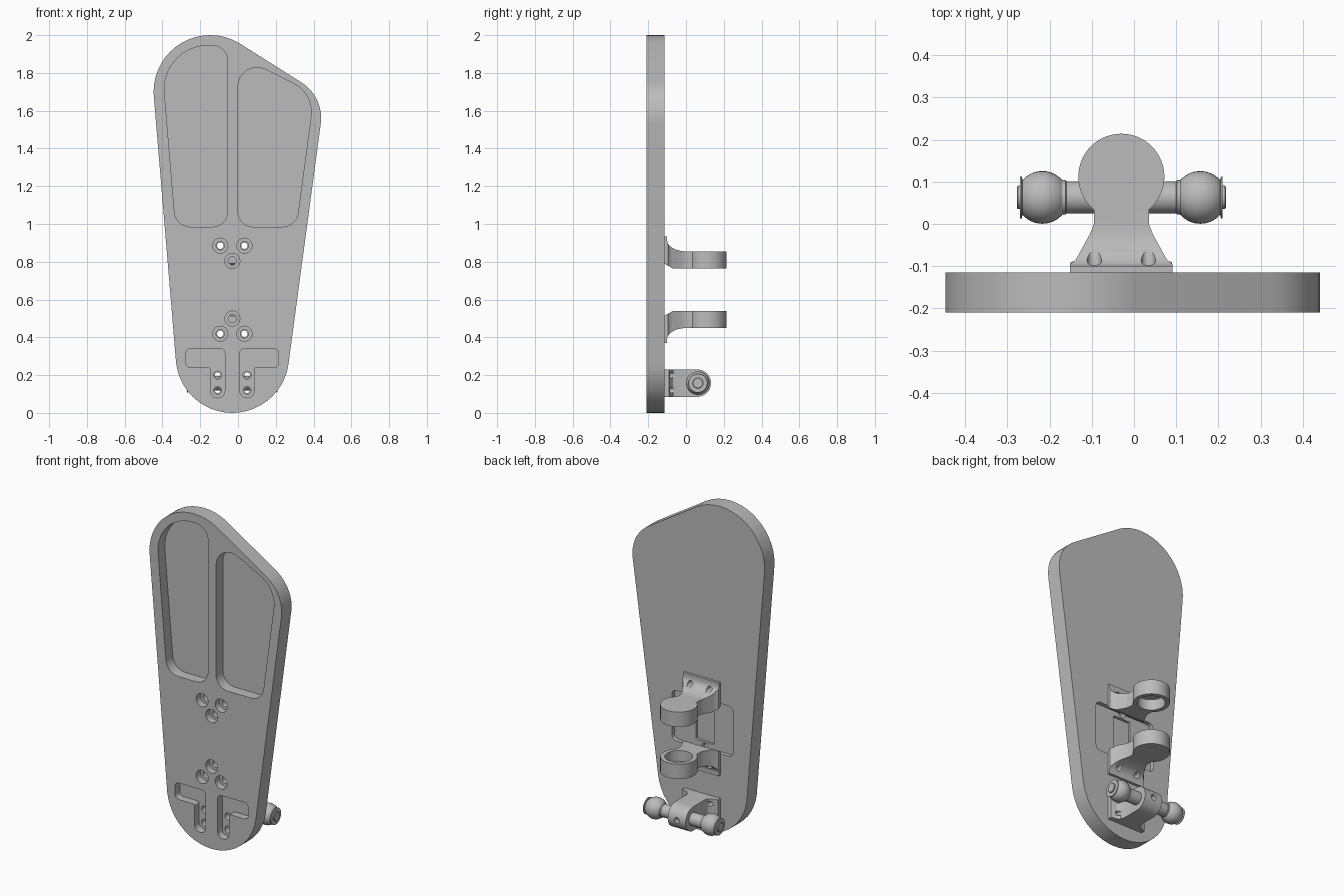
import bpy, bmesh
from math import sin, cos, tan, pi
from mathutils import Vector, Matrix
from mathutils.geometry import convex_hull_2d

if "Cube" in bpy.data.objects:
    bpy.data.objects.remove(bpy.data.objects["Cube"])

CX = -0.03                    # mirror line of the hardware
BACK, FRONT = -0.115, -0.21   # plate faces
MID_Z = 0.652                 # mirror height of the two cups

grey = bpy.data.materials.new("plain_grey")
grey.use_nodes = True
grey.diffuse_color = (0.5, 0.5, 0.5, 1)
grey.node_tree.nodes["Principled BSDF"].inputs["Base Color"].default_value = (0.5, 0.5, 0.5, 1)


def finish(name, bm):
    bmesh.ops.recalc_face_normals(bm, faces=bm.faces)
    me = bpy.data.meshes.new(name)
    bm.to_mesh(me)
    bm.free()
    me.materials.append(grey)
    ob = bpy.data.objects.new(name, me)
    bpy.context.collection.objects.link(ob)
    return ob


def prism(pts, axis, a, b, name="cutter"):
    """Extrude a 2D outline along an axis from a to b."""
    place = {"x": lambda p, t: (t, p[0], p[1]),
             "y": lambda p, t: (p[0], t, p[1]),
             "z": lambda p, t: (p[0], p[1], t)}[axis]
    bm = bmesh.new()
    face = bm.faces.new([bm.verts.new(place(p, a)) for p in pts])
    ext = bmesh.ops.extrude_face_region(bm, geom=[face])
    move = Vector(place((0, 0), b - a))
    bmesh.ops.translate(bm, vec=move, verts=[v for v in ext["geom"] if isinstance(v, bmesh.types.BMVert)])
    return finish(name, bm)


def arc(cx, cy, r, start=0, end=2 * pi, n=32):
    full = end - start >= 2 * pi
    return [(cx + r * cos(start + (end - start) * i / n), cy + r * sin(start + (end - start) * i / n))
            for i in range(n if full else n + 1)]


def rounded(corners, n=10):
    """Outline from (x, y, radius) corners with rounded joints."""
    out = []
    for i, (x, y, r) in enumerate(corners):
        p = Vector((x, y))
        u = (Vector(corners[i - 1][:2]) - p).normalized()
        v = (Vector(corners[(i + 1) % len(corners)][:2]) - p).normalized()
        if r == 0:
            out.append((x, y))
            continue
        half = u.angle(v) / 2
        c = p + (u + v).normalized() * (r / sin(half))
        s = p + u * (r / tan(half)) - c
        e = p + v * (r / tan(half)) - c
        turn = s.angle_signed(e)
        for k in range(n + 1):
            out.append(tuple(c + Matrix.Rotation(-turn * k / n, 2) @ s))
    return out


def box(x0, x1, z0, z1, r):
    return rounded([(x0, z0, r), (x1, z0, r), (x1, z1, r), (x0, z1, r)], 5)


def boolean(ob, tools, op="DIFFERENCE"):
    for tool in tools:
        mod = ob.modifiers.new("cut", "BOOLEAN")
        mod.object, mod.operation, mod.solver = tool, op, "EXACT"
        dg = bpy.context.evaluated_depsgraph_get()
        me = bpy.data.meshes.new_from_object(ob.evaluated_get(dg))
        ob.modifiers.clear()
        ob.data = me
        bpy.data.objects.remove(tool)


def smooth(ob):
    bpy.ops.object.select_all(action="DESELECT")
    ob.select_set(True)
    bpy.context.view_layer.objects.active = ob
    bpy.ops.object.shade_smooth_by_angle(angle=0.5)


def mirror_x(pts):
    return [(2 * CX - x, y) for x, y in pts]


# Main plate: hull around three circles
pts = [p for c in ((-0.147, 1.7, 0.3), (0.215, 1.56, 0.225), (CX, 0.3, 0.3)) for p in arc(*c, n=48)]
plate = prism([pts[i] for i in convex_hull_2d([Vector(p) for p in pts])], "y", FRONT, BACK, "plate")

# Two long front pockets
pocket_a = rounded([(-0.41, 1.945, 0.23), (-0.055, 1.945, 0.08), (-0.055, 0.985, 0.08), (-0.33, 0.985, 0.085)])
pocket_b = rounded([(0, 1.89, 0.1), (0.403, 1.69, 0.17), (0.308, 0.985, 0.085), (0, 0.985, 0.08)])
cuts = [prism(p, "y", FRONT - 0.05, FRONT + 0.065) for p in (pocket_a, pocket_b)]

# Mirrored angled slots near the foot, with their screw holes
slot = rounded([(-0.275, 0.34, 0.025), (-0.07, 0.34, 0.025), (-0.07, 0.08, 0.035),
                (-0.145, 0.08, 0.035), (-0.145, 0.24, 0.01), (-0.275, 0.24, 0.025)], 6)
cuts += [prism(p, "y", FRONT - 0.05, FRONT + 0.045) for p in (slot, mirror_x(slot))]
foot_holes = [(x, z) for x in (CX - 0.078, CX + 0.078) for z in (0.12, 0.2)]
cuts += [prism(arc(x, z, 0.021, n=20), "y", FRONT - 0.05, BACK + 0.05) for x, z in foot_holes]

# Counterbored screw holes for the cups
for z_pair, z_mid in ((0.885, 0.805), (2 * MID_Z - 0.885, 2 * MID_Z - 0.805)):
    for x, z in ((CX - 0.064, z_pair), (CX + 0.064, z_pair), (CX, z_mid)):
        cuts.append(prism(arc(x, z, 0.04, n=24), "y", FRONT - 0.05, FRONT + 0.04))
        cuts.append(prism(arc(x, z, 0.022, n=20), "y", FRONT - 0.05, BACK + 0.05))

# Back recess with a deeper central channel
cuts.append(prism(box(CX - 0.205, CX + 0.205, 0.5, 0.805, 0.03), "y", BACK - 0.025, BACK + 0.05))
cuts.append(prism(box(CX - 0.06, CX + 0.06, 0.53, 0.775, 0.01), "y", BACK - 0.04, BACK + 0.05))
boolean(plate, cuts)
smooth(plate)


# Upper and lower cups: plan outline crossed with a side profile
def cup(name, flip):
    side = [(-0.07, 0), (-0.115, 0.025), (-0.115, 0.17), (-0.1, 0.17)]
    side += [(-0.1 + 0.1 * (1 - cos(t)), 0.15 - 0.06 * sin(t)) for t in [i * pi / 20 for i in range(11)]]
    side += [(0.25, 0.09), (0.25, 0)]
    half = [(0.065, 0), (0.075, -0.025), (0.108, -0.085), (0.121, -0.095), (0.121, -0.115)]
    plan = arc(CX, 0.112, 0.102, -0.28 * pi, 1.28 * pi, 40)
    plan += [(CX - x, y) for x, y in half] + [(CX + x, y) for x, y in reversed(half)]

    def z(h):
        return 2 * MID_Z - 0.765 - h if flip else 0.765 + h

    ob = prism([(y, z(h)) for y, h in side], "x", -0.3, 0.3, name)
    boolean(ob, [prism(plan, "z", 0.2, 1.2)], "INTERSECT")
    bore = prism(arc(CX, 0.112, 0.077, n=40), "z", *sorted((z(-0.05), z(0.065))))
    holes = [prism(arc(CX + s * 0.064, z(0.12), 0.017, n=20), "y", -0.2, 0.02) for s in (-1, 1)]
    boolean(ob, [bore] + holes)
    smooth(ob)


cup("upper_cup", False)
cup("lower_cup", True)

# Rod bracket: flared base and a rounded lug
side = [(BACK, 0.23), (BACK, 0.085)] + arc(0.06, 0.1575, 0.0725, -pi / 2, pi / 2, 20)
half = [(0.12, BACK), (0.12, -0.09), (0.085, -0.083), (0.068, -0.07), (0.06, -0.045), (0.06, 0.2)]
bracket = prism(side, "x", -0.3, 0.3, "rod_bracket")
plan = [(CX - x, y) for x, y in half] + [(CX + x, y) for x, y in reversed(half)]
boolean(bracket, [prism(plan, "z", 0, 0.5)], "INTERSECT")
holes = [prism(arc(x, z, 0.015, n=20), "y", -0.2, 0) for x, z in foot_holes]
holes.append(prism(arc(CX, 0.1575, 0.017, n=20), "y", 0.07, 0.2))
boolean(bracket, holes)
smooth(bracket)

# Cross rod with a ball, washer and stub on each end
ball = [(0.187 - 0.0625 * cos(t), 0.0625 * sin(t)) for t in [0.72 + i * (pi - 1.44) / 14 for i in range(15)]]
half = [(0.13, 0.038), (0.132, 0.041), (0.139, 0.041)] + ball
half += [(0.236, 0.05), (0.24, 0.05), (0.24, 0.028), (0.245, 0.028), (0.2475, 0.025), (0.2475, 0)]
outline = [(-x, r) for x, r in reversed(half)] + half
bm = bmesh.new()
verts = [bm.verts.new((CX + x, 0.063, 0.1575 + r)) for x, r in outline]
edges = [bm.edges.new(pair) for pair in zip(verts, verts[1:])]
bmesh.ops.spin(bm, geom=verts + edges, cent=(CX, 0.063, 0.1575), axis=(1, 0, 0),
               angle=2 * pi, steps=36, use_duplicate=False)
bmesh.ops.remove_doubles(bm, verts=bm.verts, dist=0.0001)
smooth(finish("ball_rod", bm))
